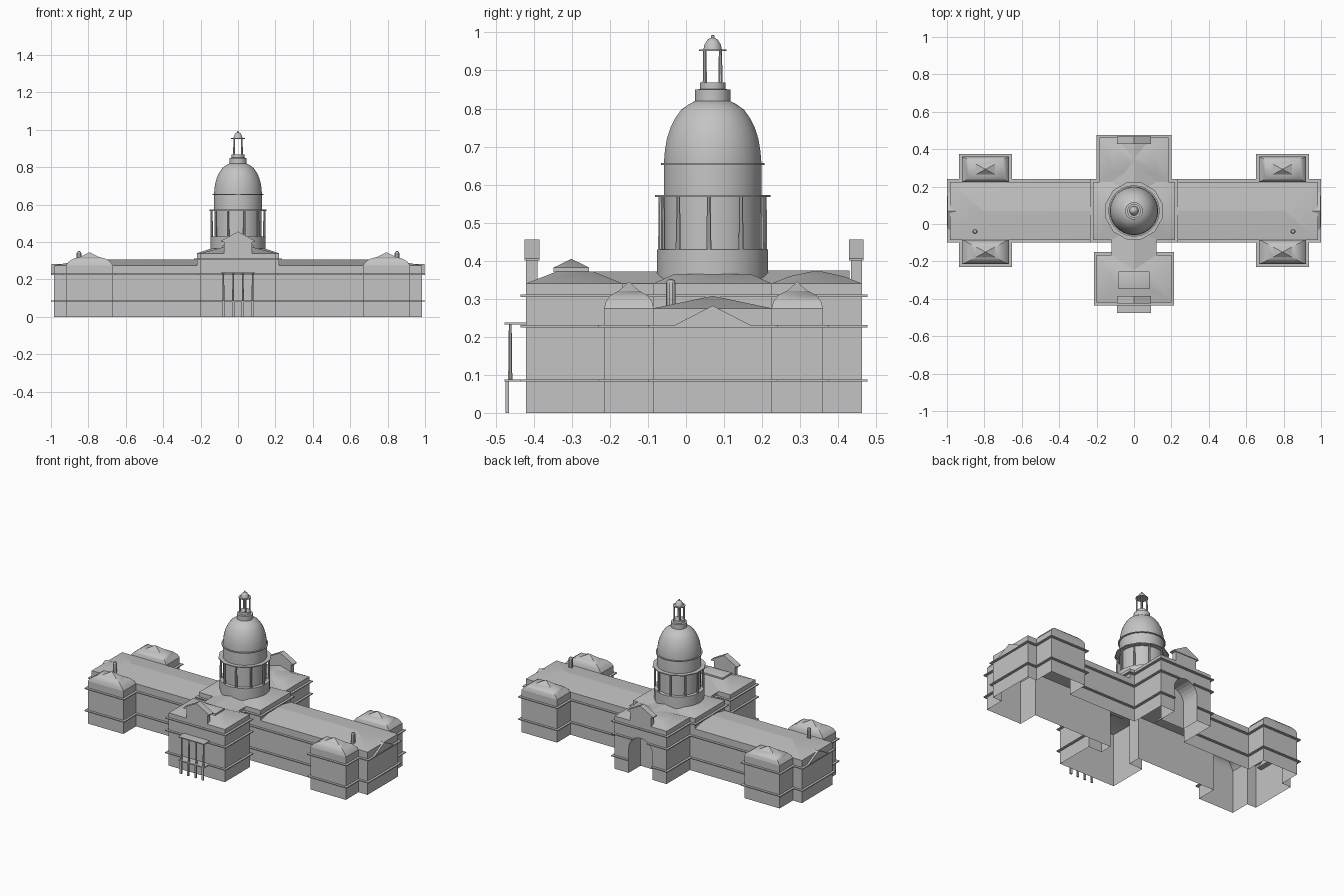
import bpy, bmesh, math
from mathutils import Vector

if "Cube" in bpy.data.objects:
    bpy.data.objects.remove(bpy.data.objects["Cube"], do_unlink=True)

GREY = (0.55, 0.55, 0.55, 1)
stone = bpy.data.materials.new("grey stone")
stone.use_nodes = True
stone.diffuse_color = GREY
stone.node_tree.nodes["Principled BSDF"].inputs["Base Color"].default_value = GREY


def loft(name, loops, smooth=False, closed=True, bottom=True, top=True):
    """Skin a stack of equal-length point loops, with optional end caps."""
    bm = bmesh.new()
    rings = [[bm.verts.new(p) for p in loop] for loop in loops]
    count = len(loops[0])
    for a, b in zip(rings, rings[1:]):
        for i in range(count if closed else count - 1):
            j = (i + 1) % count
            bm.faces.new((a[i], a[j], b[j], b[i]))
    if bottom:
        bm.faces.new(rings[0])
    if top:
        bm.faces.new(rings[-1])
    bmesh.ops.remove_doubles(bm, verts=bm.verts, dist=0.0001)
    bmesh.ops.recalc_face_normals(bm, faces=bm.faces)
    mesh = bpy.data.meshes.new(name)
    bm.to_mesh(mesh)
    bm.free()
    mesh.materials.append(stone)
    ob = bpy.data.objects.new(name, mesh)
    bpy.context.collection.objects.link(ob)
    if smooth:
        bpy.ops.object.select_all(action="DESELECT")
        ob.select_set(True)
        bpy.context.view_layer.objects.active = ob
        bpy.ops.object.shade_smooth_by_angle(angle=math.radians(32))


def rect(x0, x1, y0, y1, z):
    return [(x0, y0, z), (x1, y0, z), (x1, y1, z), (x0, y1, z)]


def box(name, x0, x1, y0, y1, z0, z1):
    loft(name, [rect(x0, x1, y0, y1, z0), rect(x0, x1, y0, y1, z1)])


def roof(name, x0, x1, y0, y1, levels):
    """Rectangular roof; each level is (x scale, y scale, z) about its centre."""
    cx, cy, hx, hy = (x0 + x1) / 2, (y0 + y1) / 2, (x1 - x0) / 2, (y1 - y0) / 2
    loft(name, [rect(cx - hx * a, cx + hx * a, cy - hy * b, cy + hy * b, z)
                for a, b, z in levels], True, bottom=False)


def prism(name, profile, axis, start, end):
    """Extrude a (side, z) profile along x or y."""
    place = (lambda s, z, d: (d, s, z)) if axis == "x" else (lambda s, z, d: (s, d, z))
    loft(name, [[place(s, z, d) for s, z in profile] for d in (start, end)])


def turned(name, profile, x, y, sides=24):
    """Solid of revolution from (radius, z) points."""
    turn = [2 * math.pi * (i + 0.5) / sides for i in range(sides)]
    loft(name, [[(x + r * math.cos(t), y + r * math.sin(t), z) for t in turn]
                for r, z in profile], True)


def mirrored(half):
    return half + [(-x, y) for x, y in reversed(half)]


def walls(name, half, z0, z1):
    """Hollow wall shell along a mirrored plan, open at the rear face."""
    plan = mirrored(half)
    loft(name, [[(x, y, z) for x, y in plan] for z in (z0, z1)],
         closed=False, bottom=False, top=False)


def band(name, half, gap, z, out=0.015, t=0.003):
    """Projecting string course around the plan, leaving a gap at the rear arch."""
    plan = [Vector(p) for p in mirrored([(gap, half[0][1])] + half)]
    sides = []
    for a, b in zip(plan, plan[1:]):
        d = (b - a).normalized()
        sides.append(Vector((-d.y, d.x)))
    shift = [sides[0]] + [a + b for a, b in zip(sides, sides[1:])] + [sides[-1]]
    edge = [p + n * out for p, n in zip(plan, shift)]
    loft(name, [[(p.x, p.y, h) for p in line]
                for line, h in ((plan, z - t), (edge, z - t), (edge, z + t), (plan, z + t))],
         closed=False, bottom=False, top=False)


CY = 0.07
EAVE, HIGH = 0.275, 0.34
FRONT, BACK = -0.085, 0.225
REAR = 0.462

# Wall shells and string courses
rear_part = [(0.185, REAR), (0.185, BACK)]
front_part = [(0.105, FRONT), (0.105, -0.165), (0.2, -0.165), (0.2, -0.42)]
wing_part = [(0.668, BACK), (0.668, 0.36), (0.92, 0.36), (0.92, BACK), (0.984, BACK),
             (0.984, FRONT), (0.92, FRONT), (0.92, -0.215), (0.668, -0.215), (0.668, FRONT)]
lower = rear_part + wing_part + front_part
upper = rear_part + [(0.22, BACK), (0.22, FRONT)] + front_part
walls("lower_walls", lower, 0, EAVE)
walls("upper_walls", upper, EAVE, HIGH)
band("base_band", lower, 0.085, 0.085)
band("middle_band", lower, 0.052, 0.228)
band("upper_band", upper, 0.001, 0.308)

# Rear face with an arched recess
R = 0.085
arch = [(R, 0)] + [(R * math.cos(math.pi * i / 12), 0.16 + R * math.sin(math.pi * i / 12))
                   for i in range(13)] + [(-R, 0)]
face = [(-0.185, 0), (-0.185, HIGH), (0.185, HIGH), (0.185, 0)] + arch
loft("rear_face", [[(x, REAR, z) for x, z in face]], bottom=False)
loft("rear_arch", [[(x, y, z) for x, z in arch] for y in (REAR, 0.342)],
     closed=False, bottom=False)

# Hipped roof of the long wing
roof("long_wing_roof", -0.984, 0.984, FRONT, BACK,
     [(1, 1, EAVE), (0.82, 0.02, 0.307)])

# End pavilions, chimneys and end pediments
for side, s in (("left", 1), ("right", -1)):
    xa, xb = sorted((s * 0.668, s * 0.92))
    xc = (xa + xb) / 2
    for end, ya, yb in (("front", -0.215, FRONT), ("back", BACK, 0.36)):
        name = f"{side}_{end}_pavilion"
        roof(name + "_roof", xa, xb, ya, yb,
             [(1, 1, EAVE), (0.9, 0.93, 0.293), (0.72, 0.75, 0.309), (0.42, 0.44, 0.32)])
        yc = (ya + yb) / 2
        roof(name + "_cap", xc - 0.055, xc + 0.055, yc - 0.03, yc + 0.03,
             [(1, 1, 0.318), (0, 0, 0.345)])
    turned(f"{side}_chimney", [(0.013, 0.275), (0.013, 0.34), (0.009, 0.349), (0, 0.353)],
           s * 0.85, -0.04, 10)
    prism(f"{side}_pediment", [(CY - 0.105, 0.228), (CY + 0.105, 0.228), (CY, 0.282)],
          "x", s * 0.95, s * 0.996)

# Roofs of the crossing, neck, front and rear blocks
roof("crossing_roof", -0.22, 0.22, FRONT, BACK, [(1, 1, HIGH), (0.65, 0.65, 0.365)])
prism("neck_roof", [(-0.12, HIGH), (0.12, HIGH), (0, 0.372)], "y", -0.25, 0.0)
roof("front_block_roof", -0.2, 0.2, -0.42, -0.165,
     [(1, 1, HIGH), (0.41, 0.37, 0.372)])
roof("front_block_cap", -0.083, 0.083, -0.348, -0.255,
     [(1, 1, 0.37), (1, 1, 0.382), (0, 0, 0.405)])
roof("rear_block_roof", -0.185, 0.185, BACK, REAR,
     [(1, 1, HIGH), (0.6, 0.6, 0.359), (0.1, 0.1, 0.372)])
prism("rear_ridge_roof", [(-0.12, HIGH), (0.12, HIGH), (0, 0.374)], "y", 0.1, 0.43)

# Roof gables over the front and rear faces
for end, y0, y1 in (("front", -0.42, -0.39), ("rear", 0.434, REAR)):
    box(f"{end}_gable_wall", -0.075, 0.075, y0, y1, 0.33, 0.402)
    prism(f"{end}_gable", [(-0.092, 0.4), (0.092, 0.4), (0.092, 0.406), (0, 0.456),
                           (-0.092, 0.406)], "y", y0 - 0.005, y1 + 0.005)

# Two-storey portico
for z in (0.085, 0.235):
    box("portico_slab", -0.092, 0.092, -0.477, -0.42, z - 0.003, z + 0.003)
for i in range(4):
    x = -0.078 + 0.052 * i
    box("portico_post", x - 0.006, x + 0.006, -0.474, -0.465, 0, 0.085)
    turned("portico_column", [(0.006, 0.085), (0.004, 0.233)], x, -0.462, 8)

# Drum and its colonnade
turned("drum", [(0.147, 0.335), (0.147, 0.43), (0.127, 0.431), (0.127, 0.57)], 0, CY)
turned("colonnade_ring", [(0.157, 0.567), (0.157, 0.573)], 0, CY, 12)
for i in range(10):
    a = 2 * math.pi * i / 10 - 0.07
    turned("drum_column", [(0.007, 0.43), (0.0055, 0.57)],
           0.141 * math.cos(a), CY + 0.141 * math.sin(a), 8)

# Dome
turned("dome", [(0.129, 0.57), (0.129, 0.655), (0.126, 0.69), (0.121, 0.72), (0.112, 0.748),
                (0.1, 0.773), (0.083, 0.797), (0.063, 0.811), (0.042, 0.822)], 0, CY, 32)
turned("dome_ring", [(0.137, 0.652), (0.137, 0.657)], 0, CY, 32)

# Lantern
turned("lantern_base", [(0.047, 0.815), (0.047, 0.85), (0.034, 0.851), (0.034, 0.868)], 0, CY)
for i in range(4):
    a = math.pi * (i + 0.5) / 2
    turned("lantern_column", [(0.006, 0.867), (0.0045, 0.953)],
           0.029 * math.cos(a), CY + 0.029 * math.sin(a), 8)
turned("lantern_ring", [(0.037, 0.951), (0.037, 0.955)], 0, CY, 16)
turned("lantern_cap", [(0.025, 0.954), (0.022, 0.968), (0.014, 0.981), (0.005, 0.986),
                       (0.005, 0.992), (0, 0.994)], 0, CY, 16)
